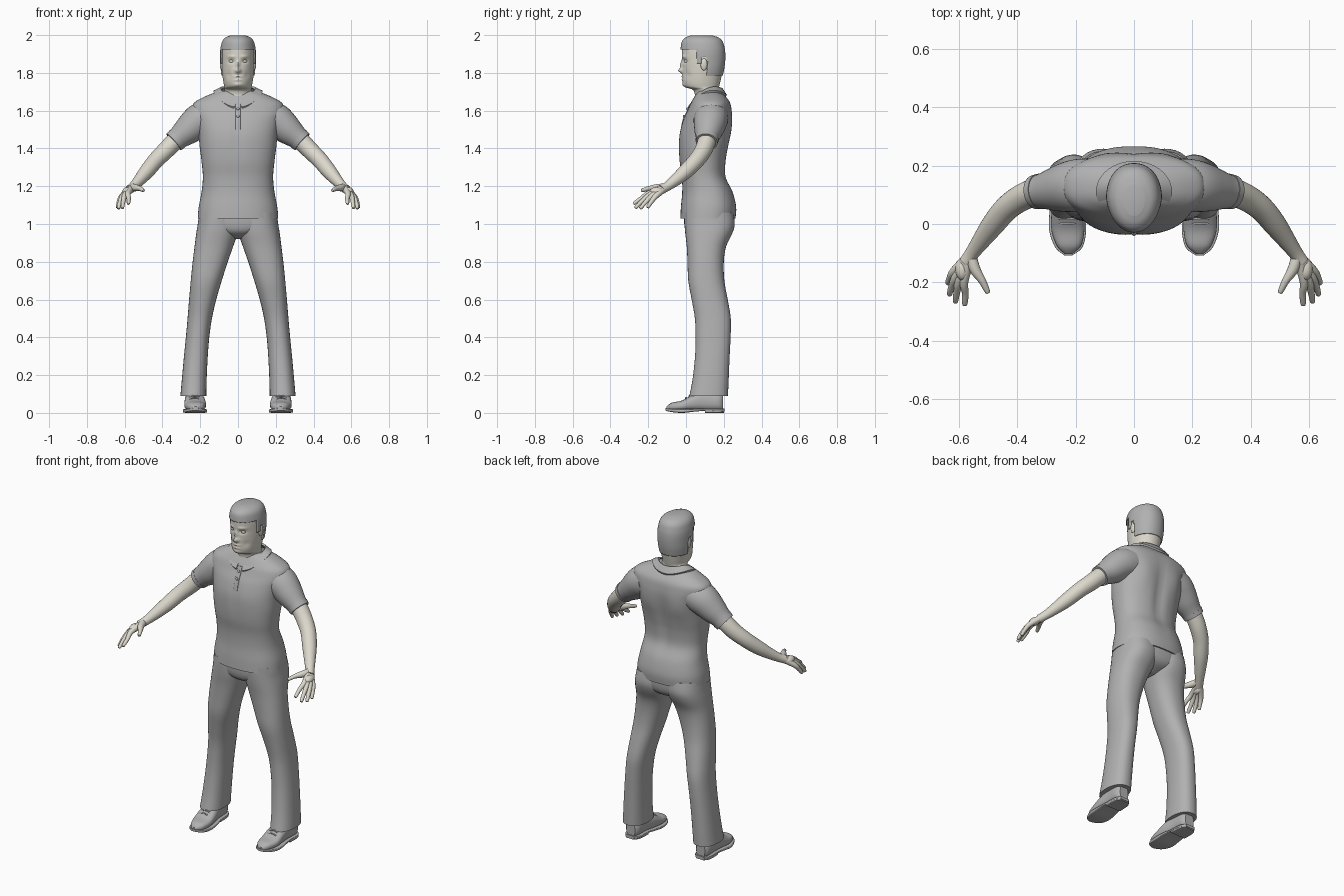
import bpy, bmesh, math
from mathutils import Vector

cube = bpy.data.objects.get("Cube")
if cube:
    bpy.data.objects.remove(cube, do_unlink=True)


def material(name, rgb):
    m = bpy.data.materials.new(name)
    m.use_nodes = True
    m.diffuse_color = (*rgb, 1)
    node = next(n for n in m.node_tree.nodes if n.type == 'BSDF_PRINCIPLED')
    node.inputs["Base Color"].default_value = (*rgb, 1)
    node.inputs["Roughness"].default_value = 0.8
    return m


SKIN = material("warm skin", (0.72, 0.69, 0.61))
GREY = material("cloth grey", (0.44, 0.44, 0.44))
SIDES = (("left", 1), ("right", -1))


def finish(name, bm, mat, angle=45):
    bmesh.ops.recalc_face_normals(bm, faces=bm.faces)
    me = bpy.data.meshes.new(name)
    bm.to_mesh(me)
    bm.free()
    me.materials.append(mat)
    ob = bpy.data.objects.new(name, me)
    bpy.context.collection.objects.link(ob)
    bpy.ops.object.select_all(action='DESELECT')
    ob.select_set(True)
    bpy.context.view_layer.objects.active = ob
    bpy.ops.object.shade_smooth_by_angle(angle=math.radians(angle))
    return ob


def loft(name, rings, mat, side=1, keep=None, angle=45):
    """Skin closed rings of points, capping both ends."""
    bm = bmesh.new()
    rows = [[bm.verts.new((p[0] * side, p[1], p[2])) for p in r] for r in rings]
    n = len(rows[0])
    for a, b in zip(rows, rows[1:]):
        for i in range(n):
            j = (i + 1) % n
            bm.faces.new((a[i], a[j], b[j], b[i]))
    bm.faces.new(rows[0])
    bm.faces.new(rows[-1])
    if keep:
        bmesh.ops.recalc_face_normals(bm, faces=bm.faces)
        drop = [f for f in bm.faces if not keep(f.calc_center_median())]
        bmesh.ops.delete(bm, geom=drop, context='FACES')
    return finish(name, bm, mat, angle)


def smooth(keys, steps):
    """Catmull-Rom interpolation through tuples."""
    out = []
    for i in range(len(keys) - 1):
        p0, p1 = keys[max(i - 1, 0)], keys[i]
        p2, p3 = keys[i + 1], keys[min(i + 2, len(keys) - 1)]
        for s in range(steps):
            t = s / steps
            out.append(tuple(b + 0.5 * t * (c - a + t * (2 * a - 5 * b + 4 * c - d
                       + t * (3 * (b - c) + d - a)))
                       for a, b, c, d in zip(p0, p1, p2, p3)))
    return out + [tuple(keys[-1])]


def sections(keys, steps=4, n=40, power=2.3, axis='z', taper=0, bumps=()):
    """Rounded sections from (position, x0, x1, low, high) keys."""
    rings = []
    for k, x0, x1, lo, hi in smooth(keys, steps):
        ring = []
        for i in range(n):
            a = 2 * math.pi * i / n
            c, s = math.cos(a), math.sin(a)
            u = math.copysign(abs(c) ** (2 / power), c)
            v = math.copysign(abs(s) ** (2 / power), s)
            x = (x0 + x1) / 2 + (x1 - x0) / 2 * u * (1 - taper * max(0, -s))
            w = (lo + hi) / 2 + (hi - lo) / 2 * v
            for bx, bz, sx, sz, push, facing in bumps:
                if s * facing > 0:
                    w += push * math.exp(-((abs(x) - bx) / sx) ** 2 - ((k - bz) / sz) ** 2)
            ring.append((x, w, k) if axis == 'z' else (x, k, w))
        rings.append(ring)
    return rings


def even(keys):
    return [(z, -h, h, f, b) for z, h, f, b in keys]


def tube(points, steps=5, n=20):
    """Round limb through (x, y, z, radius) points."""
    pts = smooth(points, steps)
    rings = []
    for i, p in enumerate(pts):
        d = Vector(pts[min(i + 1, len(pts) - 1)][:3]) - Vector(pts[max(i - 1, 0)][:3])
        u = d.cross(Vector((1, 0, 1))).normalized()
        v = d.cross(u).normalized()
        rings.append([Vector(p[:3]) + p[3] * (u * math.cos(2 * math.pi * j / n)
                      + v * math.sin(2 * math.pi * j / n)) for j in range(n)])
    return rings


def ball(name, loc, scale, mat):
    bm = bmesh.new()
    bmesh.ops.create_uvsphere(bm, u_segments=20, v_segments=12, radius=1)
    for v in bm.verts:
        v.co = Vector(loc) + Vector(a * b for a, b in zip(v.co, scale))
    return finish(name, bm, mat)


# Head and neck, with the face pushed in and out
head = [(1.60, .09, .06, .21), (1.65, .079, .047, .187), (1.69, .073, .046, .172),
        (1.712, .072, .034, .172), (1.725, .072, -.004, .175), (1.75, .077, -.016, .181),
        (1.79, .083, -.018, .19), (1.83, .087, -.018, .198), (1.87, .088, -.02, .202),
        (1.905, .088, -.022, .202), (1.935, .085, -.021, .198), (1.96, .076, -.014, .187),
        (1.98, .058, .006, .165), (1.991, .03, .035, .13)]
face = [(0, 1.812, .015, .013, -.022, -1), (0, 1.842, .009, .022, -.013, -1),
        (.035, 1.862, .016, .01, .01, -1), (.035, 1.886, .02, .008, -.005, -1),
        (0, 1.781, .022, .005, -.006, -1), (0, 1.762, .019, .005, -.006, -1),
        (0, 1.737, .022, .012, -.006, -1), (.05, 1.79, .014, .02, .005, -1)]
loft("head", sections(even(head), 8, 96, 2.15, taper=.12, bumps=face), SKIN)


# Short hair cap, cut along the hairline
def hairline(p):
    if p.y < .055:
        return p.z > 1.925
    if p.y < .078:
        return p.z > 1.85
    return p.z > (1.885 if p.y < .112 else 1.785)


cap = [(z + (.008 if z > 1.95 else 0), h + .007, f - .007, b + .006) for z, h, f, b in head[4:]]
hair = loft("hair", sections(even(cap), 8, 96, 2.15, taper=.12), GREY, keep=hairline)
shell = hair.modifiers.new("thickness", 'SOLIDIFY')
shell.thickness = .01
shell.offset = -1

# Shirt body, with spine groove, shoulder blades and chest
shirt = [(1.03, .213, -.03, .262), (1.09, .208, -.027, .266), (1.17, .193, -.02, .248),
         (1.25, .186, -.022, .212), (1.33, .193, -.034, .212), (1.41, .203, -.038, .225),
         (1.48, .21, -.034, .238), (1.55, .225, -.015, .245), (1.6, .243, .008, .243),
         (1.64, .234, .025, .235), (1.67, .185, .042, .215), (1.695, .125, .058, .19),
         (1.705, .09, .07, .17)]
folds = [(0, 1.4, .03, .17, -.014, 1), (.11, 1.5, .05, .08, .008, 1), (0, 1.47, .02, .1, .006, -1)]
loft("shirt_body", sections(even(shirt), 5, 64, 2.35, bumps=folds), GREY)

# Folded collar, open at the throat
rings = []
for i in range(41):
    a = .16 + (2 * math.pi - .32) * i / 40
    s, c = math.sin(a), math.cos(a)
    top, low = 1.72 - .03 * c - .03 * c * c, 1.703 - .033 * c - .052 * c * c
    rings.append([(.092 * s, .115 - .077 * c, top), (.13 * s, .112 - .104 * c, low),
                  (.126 * s, .112 - .098 * c, low - .012), (.084 * s, .115 - .07 * c, top - .008)])
loft("collar", rings, GREY, angle=30)

# Button placket and buttons
placket = [(1.5, -.014, .014, -.028, .04), (1.55, -.014, .014, -.018, .05),
           (1.6, -.014, .014, .005, .07), (1.635, -.014, .014, .02, .08)]
loft("placket", sections(placket, 4, 24, 8), GREY, angle=30)
for i, (y, z) in enumerate(((-.011, 1.57), (.007, 1.61))):
    ball(f"button_{i + 1}", (0, y, z), (.008, .006, .008), GREY)

# Trouser seat joining the legs
seat = [(.92, .04, .07, .16), (.95, .12, .012, .225), (.99, .2, -.008, .25), (1.06, .205, -.012, .255)]
loft("trouser_seat", sections(even(seat), 5, 48), GREY)

leg = [(.09, .168, .305, .018, .222), (.18, .166, .297, .035, .226), (.3, .16, .286, .048, .231),
       (.4, .152, .276, .051, .236), (.5, .138, .267, .047, .237), (.6, .115, .259, .03, .221),
       (.7, .086, .25, .012, .203), (.8, .054, .24, .008, .2), (.88, .026, .23, .004, .212),
       (.95, .002, .221, -.004, .245), (1.0, -.005, .213, -.008, .258), (1.06, -.01, .205, -.01, .25)]
upper = [(-.102, .212, .238, .014, .034), (-.075, .182, .264, .01, .054), (-.02, .17, .283, .01, .066),
         (.04, .173, .283, .01, .1), (.1, .185, .28, .01, .118), (.17, .19, .28, .01, .11),
         (.196, .206, .264, .01, .1)]
sole = [(-.108, .213, .238, .012, .026), (-.08, .177, .27, .005, .022), (-.02, .164, .291, 0, .02),
        (.05, .169, .289, .007, .022), (.1, .18, .285, .01, .022), (.17, .185, .284, .008, .022),
        (.203, .206, .265, .006, .022)]
heel = [(.1, .182, .284, 0, .02), (.17, .187, .283, 0, .02), (.2, .206, .264, 0, .02)]
sleeve = [(.15, .135, 1.57, .09), (.205, .13, 1.547, .09), (.265, .12, 1.497, .077),
          (.31, .113, 1.46, .062), (.336, .11, 1.438, .056)]
cuff = [(.322, .112, 1.45, .061), (.34, .109, 1.434, .058)]
arm = [(.28, .12, 1.485, .05), (.335, .11, 1.438, .048), (.385, .09, 1.387, .046),
       (.435, .055, 1.337, .043), (.48, .002, 1.282, .04), (.52, -.052, 1.235, .032),
       (.553, -.098, 1.2, .025), (.575, -.13, 1.182, .024)]
fingers = {
    "index": [(.582, -.195, 1.163), (.578, -.238, 1.135), (.58, -.274, 1.11)],
    "middle": [(.597, -.19, 1.155), (.607, -.233, 1.12), (.612, -.265, 1.088)],
    "ring": [(.608, -.178, 1.15), (.624, -.212, 1.117), (.632, -.24, 1.085)],
    "little": [(.615, -.16, 1.147), (.63, -.183, 1.118), (.638, -.202, 1.09)],
    "thumb": [(.545, -.155, 1.192), (.52, -.195, 1.188), (.502, -.232, 1.178)],
}

for side, s in SIDES:
    # Legs and shoes
    loft(f"{side}_trouser_leg", sections(leg, 4, 40, 2.3), GREY, s)
    loft(f"{side}_shoe_upper", sections(upper, 5, 32, 2.5, 'y'), GREY, s)
    loft(f"{side}_shoe_sole", sections(sole, 5, 32, 6, 'y'), GREY, s)
    loft(f"{side}_shoe_heel", sections(heel, 4, 32, 8, 'y'), GREY, s)
    for i in range(3):
        y = .0 + i * .018
        lace = [(.2, y, .072 + i * .011, .004), (.228, y, .081 + i * .011, .004),
                (.256, y, .072 + i * .011, .004)]
        loft(f"{side}_shoelace_{i + 1}", tube(lace, 4, 8), GREY, s)
    # Sleeves and arms
    loft(f"{side}_sleeve", tube(sleeve, 5, 32), GREY, s)
    loft(f"{side}_sleeve_cuff", tube(cuff, 2, 32), GREY, s)
    loft(f"{side}_arm", tube(arm, 5, 28), SKIN, s)
    # Hand: every finger starts inside the wrist so the palm closes up
    for name, joints in fingers.items():
        radii = (.019, .013, .009) if name == "thumb" else (.015, .0115, .009)
        path = [(.56, -.108, 1.195, .02)] + [(*p, r) for p, r in zip(joints, radii)]
        tip = [2 * a - b for a, b in zip(joints[2], joints[1])]
        end = [p + .12 * (t - p) for p, t in zip(joints[2], tip)]
        loft(f"{side}_{name}_finger", tube(path + [(*end, .003)], 5, 14), SKIN, s)
    ball(f"{side}_palm", (.588 * s, -.155, 1.171), (.024, .038, .024), SKIN)
    # Ears and eyes
    ball(f"{side}_ear", (.086 * s, .095, 1.845), (.01, .018, .032), SKIN)
    ball(f"{side}_eye", (.034 * s, .004, 1.861), (.014, .013, .009), SKIN)
